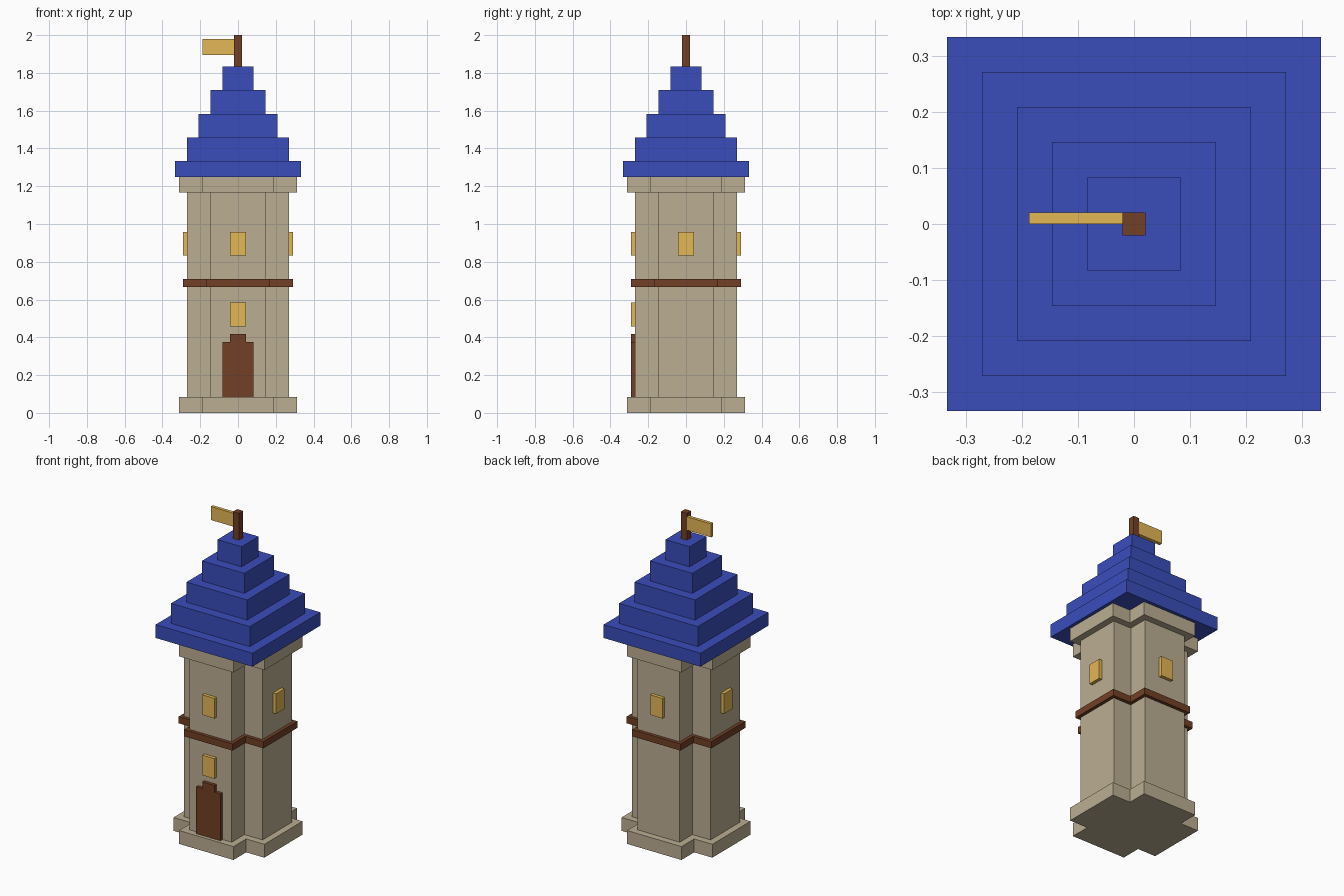
import bpy
import bmesh
from math import pi
from mathutils import Matrix

V = 1 / 24  # height of one block
H = V / 2   # half a block, the plan unit, so widths stay centred

old = bpy.data.objects.get("Cube")
if old:
    bpy.data.objects.remove(old, do_unlink=True)


def material(name, rgb):
    """Flat material from 0-255 sRGB values, stored as linear."""
    lin = [((c / 255 + 0.055) / 1.055) ** 2.4 for c in rgb]
    mat = bpy.data.materials.new(name)
    mat.use_nodes = True
    mat.diffuse_color = (*lin, 1)
    bsdf = mat.node_tree.nodes["Principled BSDF"]
    bsdf.inputs["Base Color"].default_value = (*lin, 1)
    bsdf.inputs["Roughness"].default_value = 0.9
    return mat


stone = material("stone", (187, 174, 146))
wood = material("dark_wood", (114, 64, 38))
roof_blue = material("roof_blue", (58, 77, 186))
gold = material("gold", (228, 183, 86))


def prism(name, outline, z0, z1, mat, turn=0):
    """Extrude a plan outline from z0 to z1, turned about the tower axis."""
    bm = bmesh.new()
    face = bm.faces.new([bm.verts.new((x * H, y * H, z0 * V)) for x, y in outline])
    top = bmesh.ops.extrude_face_region(bm, geom=[face], use_keep_orig=True)["geom"]
    verts = [v for v in top if isinstance(v, bmesh.types.BMVert)]
    bmesh.ops.translate(bm, verts=verts, vec=(0, 0, (z1 - z0) * V))
    bm.transform(Matrix.Rotation(turn, 4, "Z"))
    bmesh.ops.recalc_face_normals(bm, faces=bm.faces)
    mesh = bpy.data.meshes.new(name)
    bm.to_mesh(mesh)
    bm.free()
    mesh.materials.append(mat)
    obj = bpy.data.objects.new(name, mesh)
    bpy.context.collection.objects.link(obj)


def box(name, x0, x1, y0, y1, z0, z1, mat, turn=0):
    prism(name, [(x0, y0), (x1, y0), (x1, y1), (x0, y1)], z0, z1, mat, turn)


def cross(name, reach, arm, z0, z1, mat):
    """Plus-shaped storey: one arm's three points repeated on four sides."""
    outline = []
    for c, s in ((1, 0), (0, 1), (-1, 0), (0, -1)):
        for x, y in ((reach, -arm), (reach, arm), (arm, arm)):
            outline.append((c * x - s * y, s * x + c * y))
    prism(name, outline, z0, z1, mat)


# Stone body with its plinth, timber band and cornice
cross("plinth", 15, 9, 0, 2, stone)
cross("lower_shaft", 13, 7, 2, 16, stone)
cross("timber_band", 14, 8, 16, 17, wood)
cross("upper_shaft", 13, 7, 17, 28, stone)
cross("cornice", 15, 9, 28, 30, stone)

# Stepped roof
z = 30
for i in range(5):
    height = 2 if i == 0 else 3
    half = 16 - 3 * i
    box(f"roof_tier_{i + 1}", -half, half, -half, half, z, z + height, roof_blue)
    z += height

# Flagpole and flag
box("flagpole", -1, 1, -1, 1, z, 48, wood)
box("flag", -9, -1, 0, 1, 45.5, 47.5, gold)

# Upper window on every side, one lower window above the door
for i, side in enumerate(("front", "left", "back", "right")):
    box(f"{side}_window", -2, 2, -14, -13, 20, 23, gold, i * pi / 2)
box("lower_front_window", -2, 2, -14, -13, 11, 14, gold)

# Door with a stepped head
box("door", -4, 4, -14, -13, 2, 9, wood)
box("door_head", -2, 2, -14, -13, 9, 10, wood)
